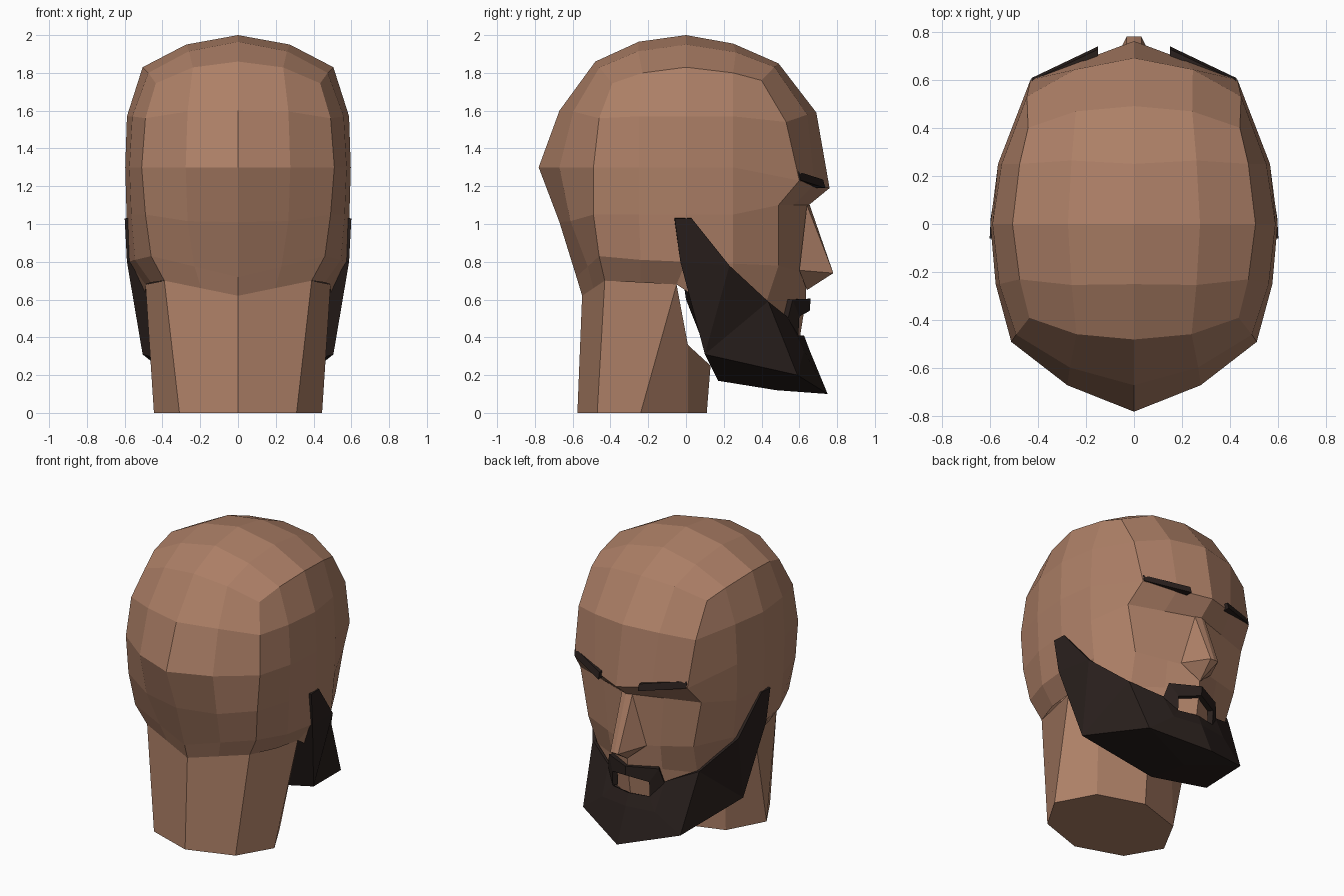
import bpy, bmesh
from mathutils import Vector

if "Cube" in bpy.data.objects:
    bpy.data.objects.remove(bpy.data.objects["Cube"])


def material(name, color):
    m = bpy.data.materials.new(name)
    m.diffuse_color = (*color, 1)
    m.use_nodes = True
    m.node_tree.nodes["Principled BSDF"].inputs["Base Color"].default_value = m.diffuse_color
    return m


skin = material("skin", (0.42, 0.215, 0.135))
hair = material("hair", (0.022, 0.014, 0.012))


def half_mesh(name, quads, mat, thickness=0):
    """Build the +x half from faces given as point tuples, weld and mirror it."""
    bm = bmesh.new()
    for q in quads:
        bm.faces.new([bm.verts.new(p) for p in q])
    bmesh.ops.remove_doubles(bm, verts=bm.verts, dist=0.0005)
    bmesh.ops.recalc_face_normals(bm, faces=bm.faces)
    me = bpy.data.meshes.new(name)
    bm.to_mesh(me)
    bm.free()
    me.materials.append(mat)
    ob = bpy.data.objects.new(name, me)
    bpy.context.collection.objects.link(ob)
    ob.modifiers.new("mirror", "MIRROR").use_clip = True
    if thickness:
        s = ob.modifiers.new("thickness", "SOLIDIFY")
        s.thickness = thickness
    return ob


def grid(rows):
    return [(a[i], a[i + 1], b[i + 1], b[i])
            for a, b in zip(rows, rows[1:]) for i in range(len(a) - 1)]


# Centre profile (y, z): nape, over the crown, brow, eye line, nose base, lip, chin
centre = [(-.55, .62), (-.58, .72), (-.67, 1.01), (-.78, 1.3), (-.67, 1.6),
          (-.48, 1.86), (-.25, 1.965), (0, 2), (.25, 1.955), (.49, 1.85),
          (.69, 1.59), (.76, 1.19), (.65, 1.1), (.635, .74), (.635, .6), (.6, .38)]
# Matching crease where the front/top/back strip meets the side of the head
side = [(.39, -.43, .7), (.46, -.46, .83), (.49, -.49, 1.05), (.51, -.49, 1.3),
        (.49, -.46, 1.56), (.435, -.39, 1.745), (.475, -.23, 1.8), (.505, 0, 1.83),
        (.475, .25, 1.8), (.44, .4, 1.76), (.445, .53, 1.54), (.43, .6, 1.23),
        (.46, .49, 1.1), (.4, .49, .78), (.38, .42, .57), (.34, .42, .36)]

# Head: middle strip with a bulged centre column, plus the side panel
strip = []
for i, ((y, z), s) in enumerate(zip(centre, side)):
    mid = Vector(((s[0]) / 2, (y + s[1]) / 2, (z + s[2]) / 2))
    if 2 <= i <= 10:
        out = Vector((0, mid.y, mid.z - 1.3)).normalized()
        mid += out * 0.035 + Vector((0.022, 0, 0))
    strip.append([(0, y, z), mid, s])
S = side
panel = [
    S[5:10],
    [S[4], (.56, -.25, 1.57), (.588, 0, 1.57), (.55, .25, 1.57), S[10]],
    [S[3], (.575, -.25, 1.3), (.597, 0, 1.3), (.565, .25, 1.3), S[11]],
    [S[2], (.565, -.25, 1.05), (.59, 0, 1.05), (.56, .25, 1.05), S[12]],
    [S[1], (.545, -.24, .81), (.578, 0, .8), (.535, .25, .79), S[13]],
    [S[0], (.46, -.24, .69), (.49, -.05, .68), (.49, .22, .5), S[14]],
]
half_mesh("head", grid(strip) + grid(panel), skin)

# Neck: eight-sided column, higher at the back
top = [(0, -.55, .62), S[0], (.49, -.05, .68), (.3, .01, .36), (0, .13, .25)]
base = [(0, -.575, 0), (.31, -.47, 0), (.445, -.24, 0), (.31, .01, 0), (0, .11, 0)]
half_mesh("neck", grid([top, base]) + [tuple(base)], skin)

# Nose: narrow ridge, side planes and underside
bridge, tip, wing = (.04, .64, 1.1), (.03, .78, .74), (.12, .6, .755)
bridge_c, tip_c, under = (0, .655, 1.1), (0, .78, .74), (0, .64, .65)
half_mesh("nose", [(bridge_c, tip_c, tip, bridge), (bridge, tip, wing),
                   (tip_c, under, tip), (tip, under, wing)], skin)

# Beard: faceted wedge from the sideburns to the jutting chin
A, B, C = (.6, -.06, 1.03), (.595, .03, 1.03), (.56, .23, .78)
D, E, F = (.405, .435, .59), (.215, .535, .51), (.14, .595, .41)
G, H, I = (.588, -.03, .8), (.505, .1, .31), (.37, .59, .2)
J, K, L = (0, .75, .1), (0, .48, .12), (0, .17, .17)
M, N, Q = (0, .625, .41), (0, .655, .33), (0, 0, .6)
F2 = (.2, .625, .33)
half_mesh("beard", [(A, B, C, G), (G, C, H), (C, D, H), (D, I, H), (D, E, F2, I),
                    (E, F, F2), (F, M, N, F2), (F2, N, J, I),
                    (H, I, K, L), (I, J, K), (G, H, L, Q)], hair, 0.02)

# Moustache: band over the lip, turning down to the beard
outer = [(0, .66, .605), (.19, .565, .6), (.215, .54, .5)]
inner = [(0, .655, .54), (.14, .6, .51), F]
half_mesh("moustache", grid([outer, inner]), hair, 0.035)

# Eyebrows: slanted bars on the brow ridge
ends = []
for x, y, z in ((.15, .738, 1.19), (.425, .607, 1.232)):
    ends.append([(x, y, z), (x, y - .012, z + .045), (x, y - .06, z + .045),
                 (x, y - .05, z), (x, y, z)])
half_mesh("eyebrow", grid(ends) + [tuple(e[:4]) for e in ends], hair)
